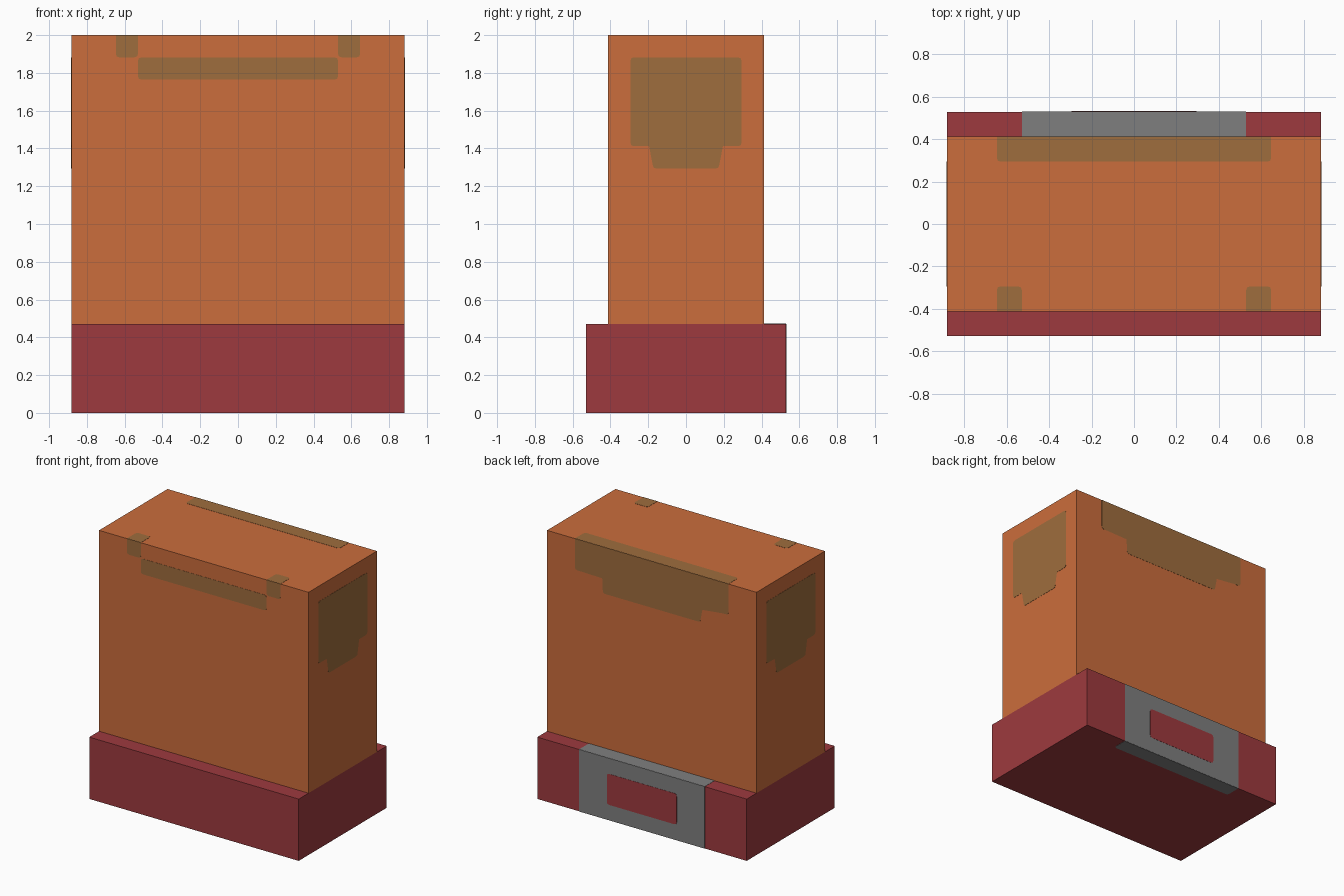
import bpy, bmesh
from mathutils import Vector

CELL = 2 / 17      # design grid size
ROUND = 0.16       # corner rounding in cells
LIFT = 0.0015      # plate height above the surface

if "Cube" in bpy.data.objects:
    bpy.data.objects.remove(bpy.data.objects["Cube"])


def material(name, r, g, b):
    """Flat material from 8-bit display values."""
    def linear(c):
        c /= 255
        return c / 12.92 if c <= 0.04045 else ((c + 0.055) / 1.055) ** 2.4
    colour = (linear(r), linear(g), linear(b), 1)
    mat = bpy.data.materials.new(name)
    mat.use_nodes = True
    mat.diffuse_color = colour
    mat.node_tree.nodes["Principled BSDF"].inputs["Base Color"].default_value = colour
    return mat


ORANGE = material("orange", 203, 109, 60)
BROWN = material("olive brown", 159, 109, 61)
MAROON = material("maroon", 157, 58, 62)
GREY = material("grey", 127, 127, 127)


def finish(name, bm, mat):
    mesh = bpy.data.meshes.new(name)
    bm.to_mesh(mesh)
    bm.free()
    mesh.materials.append(mat)
    obj = bpy.data.objects.new(name, mesh)
    bpy.context.collection.objects.link(obj)


def block(name, width, depth, bottom, top, mat):
    bm = bmesh.new()
    bmesh.ops.create_cube(bm, size=CELL)
    bmesh.ops.scale(bm, vec=(width, depth, top - bottom), verts=bm.verts)
    bmesh.ops.translate(bm, vec=(0, 0, (top + bottom) / 2 * CELL), verts=bm.verts)
    finish(name, bm, mat)


def mirrored(*right_half):
    """Full outline from the right half, listed bottom to top."""
    return list(right_half) + [(-u, v) for u, v in reversed(right_half)]


def rect(u0, u1, v0, v1):
    return [(u0, v0), (u1, v0), (u1, v1), (u0, v1)]


def rounded(points, low, high):
    """Round every corner that is not on the panel border."""
    result = []
    for i, p in enumerate(points):
        if p[1] in (low, high):
            result.append(Vector(p))
            continue
        p, before, after = Vector(p), Vector(points[i - 1]), Vector(points[(i + 1) % len(points)])
        a = p + (before - p).normalized() * ROUND
        b = p + (after - p).normalized() * ROUND
        result += [a, (a + b + p * 2) / 4, b]
    return result


def plate(name, panel, points, mat, lift=LIFT):
    """Thin painted plate lying on one panel of the model."""
    u_axis, v_axis, distance, low, high = panel
    u_axis, v_axis = Vector(u_axis), Vector(v_axis)
    normal = u_axis.cross(v_axis)
    bm = bmesh.new()
    ring = [bm.verts.new((u_axis * p.x + v_axis * p.y + normal * distance) * CELL + normal * lift)
            for p in rounded(points, low, high)]
    face = bm.faces.new(ring)
    # skirt down to the surface
    base = [bm.verts.new(v.co - normal * lift) for v in ring]
    for i in range(len(ring)):
        bm.faces.new((ring[i], ring[i - 1], base[i - 1], base[i]))
    bmesh.ops.triangulate(bm, faces=[face])
    finish(name, bm, mat)


# Panels: across axis, up axis, distance from centre, border range
X, Y, Z = (1, 0, 0), (0, 1, 0), (0, 0, 1)
NX, NY = (-1, 0, 0), (0, -1, 0)
BODY_FRONT = (X, Z, 3.5, 4, 17)
BODY_BACK = (NX, Z, 3.5, 4, 17)
BODY_LEFT = (Y, Z, 7.5, 4, 17)
BODY_RIGHT = (NY, Z, 7.5, 4, 17)
BODY_TOP = (X, Y, 17, -3.5, 3.5)
BASE_BACK = (NX, Z, 4.5, 0, 4)
BASE_TOP = (X, Y, 4, 3.5, 4.5)
BASE_BOTTOM = (X, NY, 0, -4.5, 4.5)

# Main volumes
block("base", 15, 9, 0, 4, MAROON)
block("body", 15, 7, 4, 17, ORANGE)

# Brown patches on the body
plate("front_strip", BODY_FRONT, mirrored((4.5, 15), (4.5, 16)), BROWN)
for side, u in (("left", 4.5), ("right", -5.5)):
    plate(side + "_front_tab", BODY_FRONT, rect(u, u + 1, 16, 17), BROWN)
    plate(side + "_top_tab", BODY_TOP, rect(u, u + 1, -3.5, -2.5), BROWN)
plate("top_strip", BODY_TOP, mirrored((5.5, 2.5), (5.5, 3.5)), BROWN)
plate("back_patch", BODY_BACK, mirrored((3.5, 14), (3.5, 15), (5.5, 15), (5.5, 17)), BROWN)
for side, panel in (("left", BODY_LEFT), ("right", BODY_RIGHT)):
    plate(side + "_patch", panel, mirrored((1.5, 11), (1.5, 12), (2.5, 12), (2.5, 16)), BROWN)

# Grey buckle wrapping the back of the base
plate("buckle_back", BASE_BACK, mirrored((4.5, 0), (4.5, 4)), GREY)
plate("buckle_top", BASE_TOP, mirrored((4.5, 3.5), (4.5, 4.5)), GREY)
plate("buckle_bottom", BASE_BOTTOM, mirrored((4.5, -4.5), (4.5, -3.5)), GREY)
plate("buckle_window", BASE_BACK, mirrored((2.5, 1), (2.5, 3)), MAROON, LIFT * 2)
